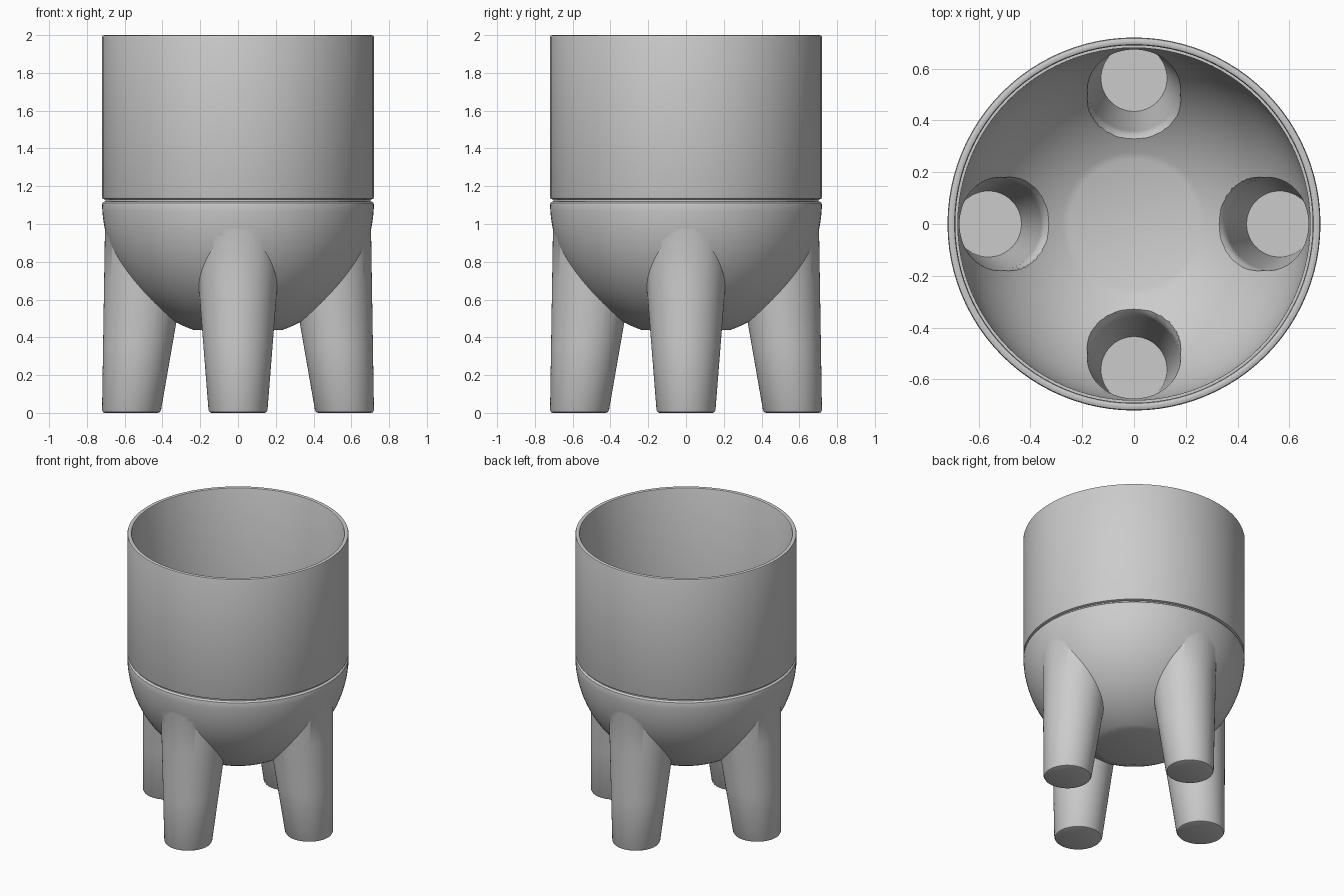
import bpy, bmesh
from math import sin, cos, pi, sqrt
from mathutils import Vector, Matrix

if "Cube" in bpy.data.objects:
    bpy.data.objects.remove(bpy.data.objects["Cube"])

R_OUT, R_IN, CZ = 0.72, 0.68, 1.12      # bowl sphere radii and centre height
CENTRE = Vector((0, 0, CZ))


def loft(name, rings, n=96, closed=False, turn=0.0, lip=0.0):
    """Skin horizontal circles (centre x, radius, z); lip flares the wall towards the bowl."""
    bm = bmesh.new()
    loops = []
    for cx, r, z in rings:
        loop = []
        for i in range(n):
            a = 2 * pi * i / n
            p = Vector((cx + r * cos(a), r * sin(a), z))
            if lip:
                depth = (p - CENTRE).length - R_IN
                t = min(0.95, max(0.0, 1 - depth / lip))
                flare = lip * (1 - sqrt(1 - t * t)) * max(0.0, -cos(a))
                p += Vector((cos(a), sin(a), 0)) * flare
            loop.append(bm.verts.new(p))
        loops.append(loop)
    pairs = list(zip(loops, loops[1:]))
    if closed:
        pairs.append((loops[-1], loops[0]))
    else:
        bm.faces.new(loops[0])
        bm.faces.new(loops[-1])
    for lo, hi in pairs:
        for i in range(n):
            j = (i + 1) % n
            bm.faces.new((lo[i], lo[j], hi[j], hi[i]))
    bmesh.ops.rotate(bm, verts=bm.verts, matrix=Matrix.Rotation(turn, 3, 'Z'))
    bmesh.ops.recalc_face_normals(bm, faces=bm.faces)
    mesh = bpy.data.meshes.new(name)
    bm.to_mesh(mesh)
    bm.free()
    ob = bpy.data.objects.new(name, mesh)
    bpy.context.collection.objects.link(ob)
    return ob


def select(ob):
    bpy.ops.object.select_all(action='DESELECT')
    ob.select_set(True)
    bpy.context.view_layer.objects.active = ob


def combine(ob, other, operation):
    select(ob)
    m = ob.modifiers.new("combine", 'BOOLEAN')
    m.operation, m.solver, m.object = operation, 'EXACT', other
    bpy.ops.object.modifier_apply(modifier=m.name)
    bpy.data.objects.remove(other)


def bowl_rings(radius, floor, top, steps=28):
    """Part of a sphere from a flat floor up to a given height."""
    a0 = math_asin((CZ - floor) / radius)
    a1 = math_asin((CZ - top) / radius)
    angles = [a0 + (a1 - a0) * i / steps for i in range(steps + 1)]
    return [(0, radius * cos(a), CZ - radius * sin(a)) for a in angles]


def math_asin(x):
    from math import asin
    return asin(x)


def leg_ring(z, wall=0.0, trim=0.0):
    return (0.565 - 0.095 * z, 0.155 + 0.079 * z - wall - trim, z)


# Bowl with rounded shoulder and a recessed neck forming the groove
bowl = loft("bowl_with_legs", bowl_rings(R_OUT, 0.44, 1.10) +
            [(0, 0.717, 1.112), (0, 0.71, 1.118), (0, 0.702, 1.12), (0, 0.702, 1.13)])

# Four tapered leaning legs with rounded feet
for k in range(4):
    rings = [leg_ring(0, trim=0.014), leg_ring(0.004, trim=0.005), leg_ring(0.014)]
    rings += [leg_ring(z) for z in (0.35, 0.7, 1.05)]
    combine(bowl, loft("leg", rings, 64, turn=k * pi / 2), 'UNION')

# Hollow the bowl, then each leg with a softened inner lip
combine(bowl, loft("bowl_hollow", bowl_rings(R_IN, 0.488, CZ) + [(0, R_IN, 1.3)]), 'DIFFERENCE')
for k in range(4):
    rings = [leg_ring(0.03 + 1.02 * i / 60, wall=0.03) for i in range(61)]
    combine(bowl, loft("leg_hollow", rings, 64, turn=k * pi / 2, lip=0.05), 'DIFFERENCE')

# Upper cylindrical wall with softened rim
wall = loft("upper_wall", [(0, r, z) for r, z in (
    (0.69, 1.13), (0.708, 1.13), (0.717, 1.134), (0.72, 1.143),
    (0.72, 1.988), (0.717, 1.997), (0.708, 2.0),
    (0.70, 2.0), (0.693, 1.997), (0.69, 1.99))], closed=True)

for ob in (bowl, wall):
    select(ob)
    bpy.ops.object.shade_smooth_by_angle(angle=pi / 6)
